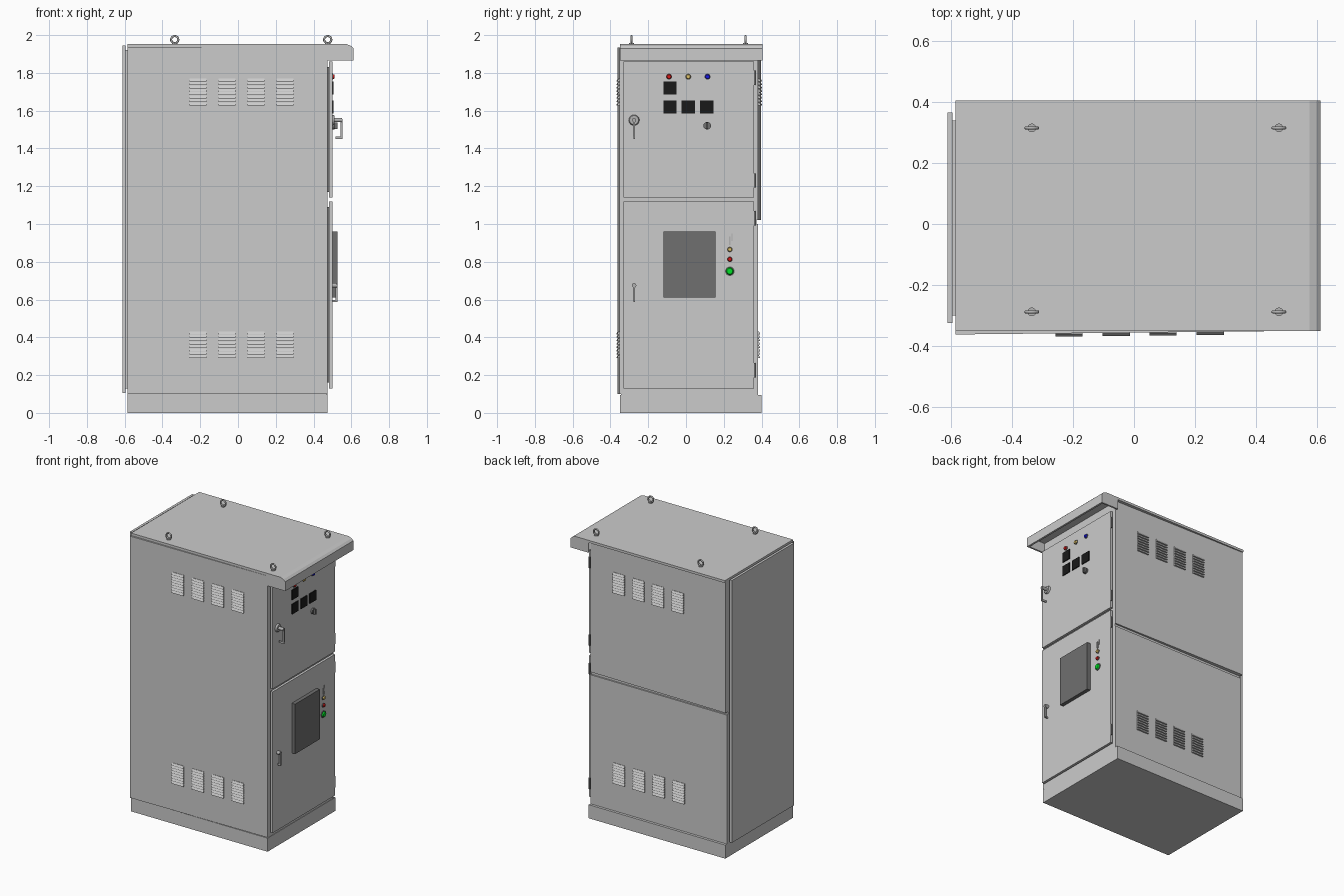
import bpy, bmesh, math
from mathutils import Matrix, Vector

if "Cube" in bpy.data.objects:
    bpy.data.objects.remove(bpy.data.objects["Cube"])


def material(name, rgb):
    m = bpy.data.materials.new(name)
    m.diffuse_color = (*rgb, 1)
    m.use_nodes = True
    m.node_tree.nodes["Principled BSDF"].inputs["Base Color"].default_value = m.diffuse_color
    return m


BLACK = material("black", (0.01, 0.01, 0.01))
DARK = material("dark_grey", (0.16, 0.16, 0.16))
STEEL = material("steel", (0.45, 0.45, 0.45))
RED = material("red", (0.7, 0.01, 0.01))
YELLOW = material("yellow", (0.75, 0.55, 0.15))
BLUE = material("blue", (0.01, 0.01, 0.8))
GREEN = material("green", (0.0, 0.75, 0.02))


def finish(name, bm, mat=None, smooth=False):
    bmesh.ops.recalc_face_normals(bm, faces=bm.faces)
    me = bpy.data.meshes.new(name)
    bm.to_mesh(me)
    bm.free()
    ob = bpy.data.objects.new(name, me)
    bpy.context.collection.objects.link(ob)
    if mat:
        me.materials.append(mat)
    if smooth:
        bpy.ops.object.select_all(action='DESELECT')
        ob.select_set(True)
        bpy.context.view_layer.objects.active = ob
        bpy.ops.object.shade_smooth_by_angle(angle=math.radians(40))
    return ob


def add_prism(bm, pts, axis, a, b):
    """Extrude a 2D outline along an axis; x -> (y,z), y -> (x,z), z -> (x,y)."""
    i = "xyz".index(axis)
    rings = []
    for d in (a, b):
        ring = []
        for p in pts:
            co = list(p)
            co.insert(i, d)
            ring.append(bm.verts.new(co))
        rings.append(ring)
    lo, hi = rings
    n = len(pts)
    bm.faces.new(lo[::-1])
    bm.faces.new(hi)
    for k in range(n):
        bm.faces.new((lo[k], lo[(k + 1) % n], hi[(k + 1) % n], hi[k]))


def add_box(bm, x, y, z):
    add_prism(bm, [(x[0], y[0]), (x[1], y[0]), (x[1], y[1]), (x[0], y[1])], "z", *z)


def add_rod(bm, p, q, r1, r2=None, seg=24):
    p, q = Vector(p), Vector(q)
    d = q - p
    mat = Matrix.Translation((p + q) / 2) @ d.to_track_quat('Z', 'Y').to_matrix().to_4x4()
    bmesh.ops.create_cone(bm, cap_ends=True, segments=seg, radius1=r1,
                          radius2=r1 if r2 is None else r2, depth=d.length, matrix=mat)


def prism(name, pts, axis, a, b, mat=None):
    bm = bmesh.new()
    add_prism(bm, pts, axis, a, b)
    return finish(name, bm, mat)


def box(name, x, y, z, mat=None):
    bm = bmesh.new()
    add_box(bm, x, y, z)
    return finish(name, bm, mat)


# plinth and inner carcass
box("plinth", (-0.585, 0.475), (-0.35, 0.40), (0, 0.095))
box("carcass", (-0.585, 0.472), (-0.343, 0.372), (0.095, 1.935))

# side panels, hung slightly out of square
prism("left_panel", [(-0.585, -0.362), (0.475, -0.351), (0.475, -0.343), (-0.585, -0.343)],
      "z", 0.1, 1.935)
prism("right_panel_upper", [(-0.585, 0.372), (0.475, 0.372), (0.475, 0.382), (-0.585, 0.398)],
      "z", 1.02, 1.935)
box("right_panel_lower", (-0.585, 0.475), (0.372, 0.382), (0.095, 1.0))

# back panel with a folded edge, standing off the carcass
box("back_panel", (-0.612, -0.595), (-0.324, 0.366), (0.105, 1.945))
box("back_panel_spacer", (-0.597, -0.58), (-0.30, 0.34), (0.13, 1.92))

# roof sheet with front hood, hollow underneath
box("roof_sheet", (-0.585, 0.56), (-0.35, 0.405), (1.935, 1.952))
prism("hood_front", [(0.56, 1.952), (0.575, 1.952), (0.598, 1.943), (0.612, 1.93), (0.612, 1.865),
                     (0.598, 1.865), (0.598, 1.927), (0.575, 1.935), (0.56, 1.935)],
      "y", -0.35, 0.405)
for name, y in (("hood_end_left", -0.35), ("hood_end_right", 0.393)):
    prism(name, [(0.475, 1.865), (0.612, 1.865), (0.612, 1.93), (0.598, 1.943),
                 (0.575, 1.952), (0.475, 1.952)], "y", y, y + 0.012)

# louvre banks on both sides
for side, s in (("left", -1), ("right", 1)):
    for level, z0 in (("lower", 0.29), ("upper", 1.628)):
        bm = bmesh.new()
        for cx in (-0.213, -0.058, 0.095, 0.25):
            t = (0.475 - cx) / 1.06
            if s < 0:
                wall = -0.351 - 0.011 * t
            else:
                wall = 0.382 + (0.016 * t if level == "upper" else 0)
            for k in range(8):
                z = z0 + 0.018 * k
                add_prism(bm, [(wall - s * 0.004, z + 0.016), (wall + s * 0.003, z + 0.016),
                               (wall + s * 0.011, z + 0.002), (wall + s * 0.011, z),
                               (wall - s * 0.004, z)],
                          "x", cx - 0.045, cx + 0.045)
        finish(f"{side}_{level}_louvres", bm)

# lifting eyes
for i, (x, y) in enumerate([(x, y) for x in (-0.335, 0.475) for y in (-0.288, 0.315)]):
    bm = bmesh.new()
    add_rod(bm, (x, y, 1.95), (x, y, 1.957), 0.014)
    R, r, n, m = 0.019, 0.0055, 24, 10
    grid = [[bm.verts.new((x + (R + r * math.cos(b)) * math.cos(a), y + r * math.sin(b),
                           1.976 + (R + r * math.cos(b)) * math.sin(a)))
             for b in [2 * math.pi * j / m for j in range(m)]]
            for a in [2 * math.pi * j / n for j in range(n)]]
    for a in range(n):
        for b in range(m):
            a2, b2 = (a + 1) % n, (b + 1) % m
            bm.faces.new((grid[a][b], grid[a2][b], grid[a2][b2], grid[a][b2]))
    finish(f"lifting_eye_{i + 1}", bm, STEEL, True)

# doors, standing off the front on a spacer
for name, z0, z1 in (("lower_door", 0.13, 1.12), ("upper_door", 1.14, 1.86)):
    box(name, (0.482, 0.5), (-0.33, 0.36), (z0, z1))
    box(name + "_seal", (0.47, 0.484), (-0.30, 0.33), (z0 + 0.03, z1 - 0.03), DARK)

# hinges
bm = bmesh.new()
for z in (0.225, 1.03, 1.23, 1.775):
    add_rod(bm, (0.495, 0.362, z - 0.038), (0.495, 0.362, z + 0.038), 0.006, seg=12)
finish("hinges", bm, DARK, True)

# meters and screen box
for i, (y, z) in enumerate([(-0.12, 1.685), (-0.12, 1.585), (-0.023, 1.585), (0.075, 1.585)]):
    box(f"meter_{i + 1}", (0.498, 0.506), (y, y + 0.07), (z, z + 0.07), BLACK)
box("screen_box", (0.498, 0.526), (-0.118, 0.155), (0.61, 0.96), DARK)

# indicator lamps and push button, each in a bezel
LAMPS = [("lamp_red", -0.09, 1.78, 0.013, RED), ("lamp_yellow", 0.012, 1.78, 0.013, YELLOW),
         ("lamp_blue", 0.114, 1.78, 0.013, BLUE), ("lamp_yellow_low", 0.232, 0.865, 0.012, YELLOW),
         ("lamp_red_low", 0.232, 0.813, 0.012, RED), ("start_button", 0.232, 0.75, 0.02, GREEN)]
for name, y, z, r, mat in LAMPS:
    bm = bmesh.new()
    add_rod(bm, (0.498, y, z), (0.504, y, z), r * 1.25)
    finish(name + "_bezel", bm, DARK, True)
    bm = bmesh.new()
    add_rod(bm, (0.503, y, z), (0.512, y, z), r, r * 0.75)
    finish(name, bm, mat, True)

# toggle switch above the lower lamps
bm = bmesh.new()
add_box(bm, (0.498, 0.506), (0.227, 0.236), (0.89, 0.935))
add_box(bm, (0.498, 0.504), (0.241, 0.246), (0.91, 0.95))
finish("toggle_switch", bm, STEEL)

# rotary selector
bm = bmesh.new()
add_rod(bm, (0.498, 0.112, 1.52), (0.512, 0.112, 1.52), 0.02)
add_box(bm, (0.51, 0.527), (0.107, 0.117), (1.502, 1.538))
finish("rotary_selector", bm, DARK, True)

# upper swing handle: boss, stem and hanging lever
bm = bmesh.new()
add_rod(bm, (0.498, -0.275, 1.55), (0.512, -0.275, 1.55), 0.029, 0.024)
add_rod(bm, (0.51, -0.275, 1.55), (0.55, -0.275, 1.55), 0.011)
add_box(bm, (0.543, 0.552), (-0.281, -0.269), (1.462, 1.555))
add_box(bm, (0.515, 0.552), (-0.279, -0.271), (1.45, 1.464))
finish("upper_handle", bm, STEEL, True)

# lower handle
bm = bmesh.new()
add_rod(bm, (0.498, -0.275, 0.675), (0.524, -0.275, 0.675), 0.012)
add_box(bm, (0.516, 0.526), (-0.281, -0.269), (0.592, 0.678))
add_box(bm, (0.5, 0.526), (-0.279, -0.271), (0.588, 0.598))
finish("lower_handle", bm, STEEL, True)
